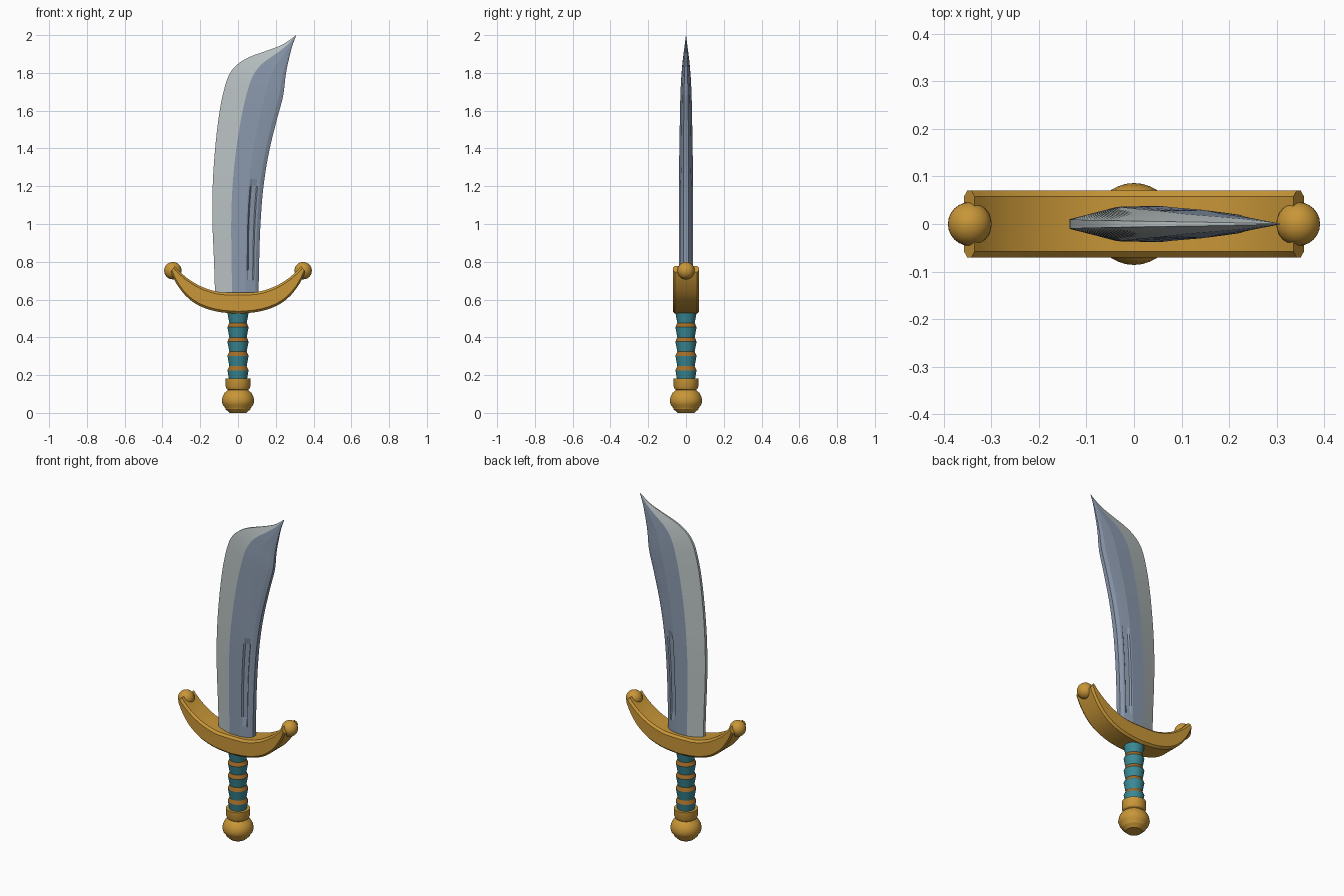
import bpy, bmesh, math
from mathutils import Vector

if "Cube" in bpy.data.objects:
    bpy.data.objects.remove(bpy.data.objects["Cube"])


def material(name, srgb):
    m = bpy.data.materials.new(name)
    lin = [((c / 255 + 0.055) / 1.055) ** 2.4 for c in srgb]
    m.diffuse_color = (*lin, 1)
    m.use_nodes = True
    m.node_tree.nodes["Principled BSDF"].inputs["Base Color"].default_value = m.diffuse_color
    return m


GOLD = material("gold", (200, 150, 56))
BRONZE = material("dark_bronze", (160, 108, 40))
TEAL = material("teal_wrap", (58, 138, 150))
STEEL = material("blue_steel", (138, 152, 172))
EDGE = material("pale_edge_steel", (184, 192, 193))


def finish(name, bm, mats, angle):
    bmesh.ops.remove_doubles(bm, verts=bm.verts, dist=1e-5)
    bmesh.ops.recalc_face_normals(bm, faces=bm.faces)
    mesh = bpy.data.meshes.new(name)
    bm.to_mesh(mesh)
    bm.free()
    obj = bpy.data.objects.new(name, mesh)
    bpy.context.collection.objects.link(obj)
    for m in mats:
        mesh.materials.append(m)
    bpy.ops.object.select_all(action='DESELECT')
    obj.select_set(True)
    bpy.context.view_layer.objects.active = obj
    bpy.ops.object.shade_smooth_by_angle(angle=math.radians(angle))
    return obj


def loft(name, rings, mats, angle, rule=lambda i, j: 0):
    """Skin closed rings of points; rule(ring, side) picks the material."""
    bm = bmesh.new()
    vs = [[bm.verts.new(p) for p in r] for r in rings]
    n = len(rings[0])
    for i in range(len(rings) - 1):
        for j in range(n):
            k = (j + 1) % n
            f = bm.faces.new((vs[i][j], vs[i][k], vs[i + 1][k], vs[i + 1][j]))
            f.material_index = rule(i, j)
    bm.faces.new(vs[0])
    bm.faces.new(vs[-1])
    return finish(name, bm, mats, angle)


def lathe(name, profile, mats, angle=30, rule=lambda i, j: 0, seg=32):
    rings = [[(r * math.cos(2 * math.pi * k / seg), r * math.sin(2 * math.pi * k / seg), z)
              for k in range(seg)] for r, z in profile]
    return loft(name, rings, mats, angle, rule)


def spline(rows, steps):
    """Catmull-Rom through rows of numbers."""
    out = []
    for i in range(len(rows) - 1):
        a, b, c, d = (rows[min(max(i + o, 0), len(rows) - 1)] for o in (-1, 0, 1, 2))
        for s in range(steps):
            t = s / steps
            out.append([0.5 * (2 * q + (r - p) * t + (2 * p - 5 * q + 4 * r - u) * t * t
                               + (3 * q - p - 3 * r + u) * t ** 3)
                        for p, q, r, u in zip(a, b, c, d)])
    out.append(list(rows[-1]))
    return out


# Pommel and collar
lathe("pommel", [(0.045, 0), (0.066, 0.02), (0.068, 0.027), (0.08, 0.042), (0.086, 0.062),
                 (0.082, 0.085), (0.07, 0.107), (0.052, 0.122)], [GOLD])
lathe("collar", [(0.048, 0.118), (0.06, 0.127), (0.066, 0.142), (0.066, 0.182), (0.045, 0.182)], [GOLD])

# Grip: flaring wraps, each topped by a bronze up-facing band
grip = [(0.047, 0.175)]
for z in (0.225, 0.302, 0.378, 0.454):
    grip += [(0.056, z), (0.046, z + 0.022)]
grip.append((0.058, 0.54))
lathe("grip", grip, [TEAL, BRONZE], 20, lambda i, j: i % 2)

# Guard: crescent with chamfered rims; half stations are (top x, top z, bottom x, bottom z)
half = [(0, 0.636, 0, 0.525), (0.1, 0.640, 0.11, 0.536), (0.19, 0.667, 0.205, 0.567),
        (0.26, 0.707, 0.275, 0.618), (0.305, 0.745, 0.325, 0.683), (0.335, 0.778, 0.357, 0.745)]
half = spline(half, 4)
stations = [(-a, b, -c, d) for a, b, c, d in half[:0:-1]] + half
rings = []
for tx, tz, bx, bz in stations:
    top, bot = Vector((tx, 0, tz)), Vector((bx, 0, bz))
    e = min(0.012 / (top - bot).length, 0.3)
    rings.append([top.lerp(bot, f) + Vector((0, y, 0)) for f, y in
                  ((0, -0.058), (0, 0.058), (e, 0.07), (1 - e, 0.07),
                   (1, 0.058), (1, -0.058), (1 - e, -0.07), (e, -0.07))])
loft("guard", rings, [GOLD], 25)

# Ball finials on the guard tips
for side, label in ((-1, "left"), (1, "right")):
    bm = bmesh.new()
    bmesh.ops.create_uvsphere(bm, u_segments=24, v_segments=16, radius=0.046)
    bmesh.ops.translate(bm, verts=bm.verts, vec=(side * 0.345, 0, 0.753))
    finish(label + "_finial", bm, [GOLD], 40)

# Blade: rows are (cutting edge x, z, spine x, z, thickness)
rows = [(-.120, .58, .108, .58, 1), (-.127, .80, .112, .80, 1), (-.135, 1.0, .119, 1.0, 1),
        (-.134, 1.2, .135, 1.2, 1), (-.121, 1.4, .164, 1.38, .93), (-.097, 1.6, .205, 1.55, .85),
        (-.066, 1.74, .235, 1.66, .78), (-.035, 1.81, .245, 1.72, .7), (.01, 1.855, .25, 1.77, .6),
        (.07, 1.888, .258, 1.82, .5), (.16, 1.92, .27, 1.875, .36), (.24, 1.952, .285, 1.935, .2),
        (.307, 2.0, .307, 1.996, .02)]
# Cross-section: (fraction across, half thickness, fuller depth)
section = [(0, .010, 0), (.39, .036, 0), (.7, .038, 0), (.735, .0362, 0), (.76, .035, .008),
           (.86, .030, .008), (.885, .0285, 0), (.93, .026, 0), (1, .014, 0)]
rings = []
for xl, zl, xr, zr, th in spline(rows, 5):
    left, right = Vector((xl, 0, zl)), Vector((xr, 0, zr))
    groove = 1 if 0.73 < zl < 1.23 else 0
    ring = []
    for s, pts in ((-1, section), (1, section[::-1])):
        ring += [left.lerp(right, f) + Vector((0, s * (h * th - d * groove), 0)) for f, h, d in pts]
    rings.append(ring)
last = 2 * len(section) - 1
loft("blade", rings, [STEEL, EDGE], 7, lambda i, j: 1 if j in (0, last - 1, last) else 0)
